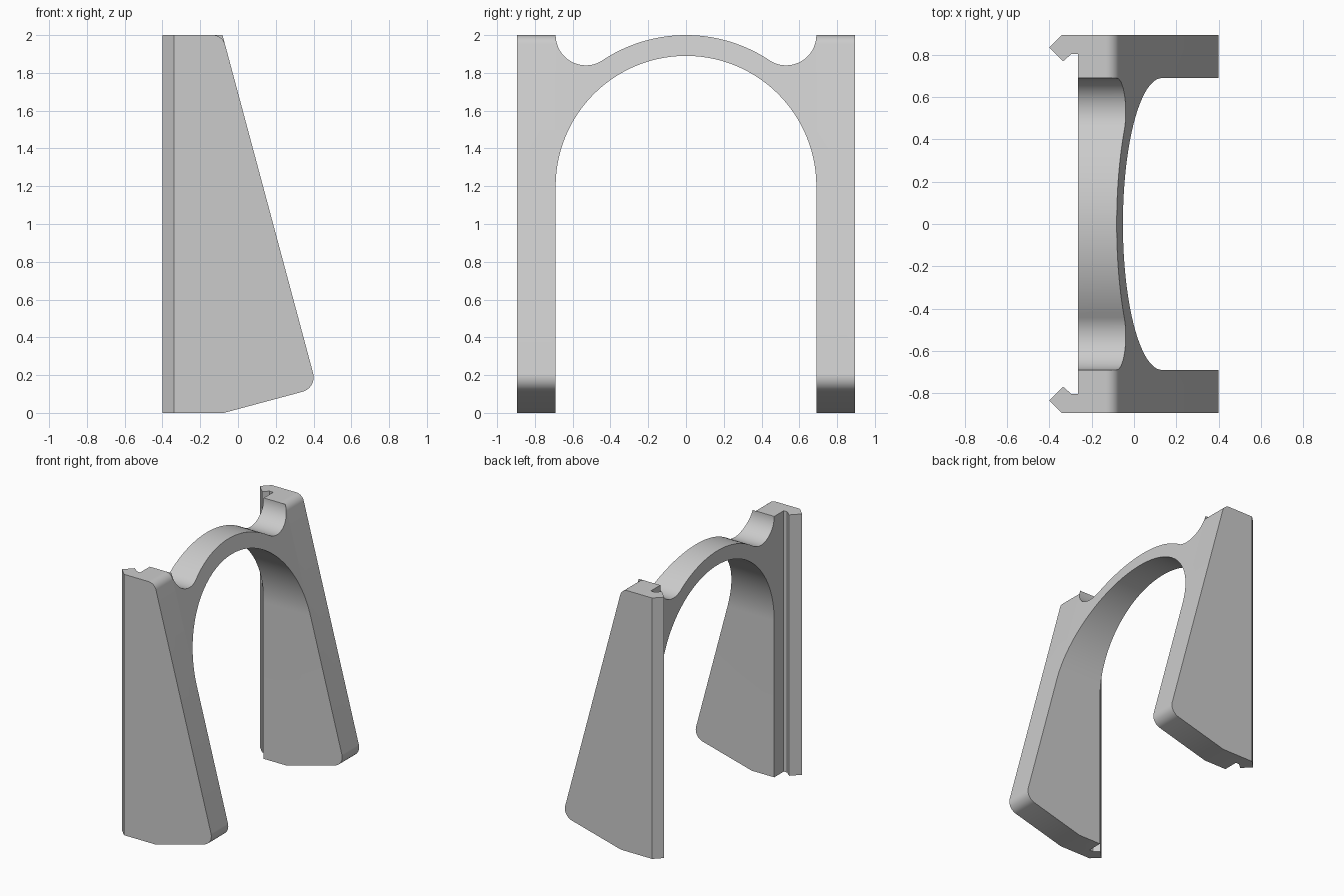
import bpy, bmesh
from math import sin, cos, tan, radians, degrees, sqrt, atan2

if "Cube" in bpy.data.objects:
    bpy.data.objects.remove(bpy.data.objects["Cube"], do_unlink=True)

BACK = -0.265          # rear plane of legs and arch
INNER, OUTER = 0.69, 0.895
SPRING, TOP = 1.2, 2.0
SLOPE = radians(15)    # lean of the front face
FRONT0 = 0.454         # front face x at ground level

grey = bpy.data.materials.new("plain grey")
grey.use_nodes = True
colour = (0.6, 0.6, 0.6, 1)
grey.diffuse_color = colour
grey.node_tree.nodes["Principled BSDF"].inputs["Base Color"].default_value = colour


def front_x(z):
    return FRONT0 - z * tan(SLOPE)


def arc(cx, cy, r, start, end, steps):
    angles = [radians(start + (end - start) * i / steps) for i in range(steps + 1)]
    return [(cx + r * cos(a), cy + r * sin(a)) for a in angles]


def prism(name, ring_a, ring_b):
    """Solid joining two matching outlines."""
    bm = bmesh.new()
    a = [bm.verts.new(p) for p in ring_a]
    b = [bm.verts.new(p) for p in ring_b]
    bm.faces.new(a)
    bm.faces.new(b)
    for i in range(len(a)):
        j = (i + 1) % len(a)
        bm.faces.new((a[i], a[j], b[j], b[i]))
    bmesh.ops.recalc_face_normals(bm, faces=bm.faces)
    mesh = bpy.data.meshes.new(name)
    bm.to_mesh(mesh)
    bm.free()
    mesh.materials.append(grey)
    obj = bpy.data.objects.new(name, mesh)
    bpy.context.collection.objects.link(obj)
    return obj


# Arch: semicircular opening, concentric crown, scooped notch beside each leg
notch_r, crown_r = 0.16, TOP - SPRING
notch_y = INNER - notch_r
turn = degrees(atan2(TOP - SPRING, notch_y))
outline = arc(notch_y, TOP, notch_r, 0, turn - 180, 28)
outline += arc(0, SPRING, crown_r, turn, 180 - turn, 40)[1:-1]
outline += arc(-notch_y, TOP, notch_r, -turn, -180, 28)
outline += arc(0, SPRING, INNER, 180, 0, 80)
arch = prism("arch_frame", [(BACK, y, z) for y, z in outline],
             [(front_x(z), y, z) for y, z in outline])

# Leg side profile: raked front with rounded toe and top corner
toe_r, top_r = 0.08, 0.065
offset = FRONT0 * cos(SLOPE)
toe_z = 0.189
top_z = TOP - top_r


def fillet_x(z, r):
    return (offset - r - z * sin(SLOPE)) / cos(SLOPE)


profile = [(BACK, 0), (-0.075, 0)]
profile += arc(fillet_x(toe_z, toe_r), toe_z, toe_r, -75, 15, 16)
profile += arc(fillet_x(top_z, top_r), top_z, top_r, 15, 90, 12)
profile += [(BACK, TOP)]

# Hooked clip running up the rear of each leg
hook = [(BACK, OUTER), (-0.34, OUTER), (-0.4, 0.835), (-0.335, 0.77),
        (-0.295, 0.805), (BACK, 0.805)]

parts = []
for side, s in (("front", -1), ("back", 1)):
    parts.append(prism(side + "_leg", [(x, s * INNER, z) for x, z in profile],
                       [(x, s * OUTER, z) for x, z in profile]))
    parts.append(prism(side + "_clip", [(x, s * y, 0) for x, y in hook],
                       [(x, s * y, TOP) for x, y in hook]))

# Fuse everything into one clean solid
bpy.context.view_layer.objects.active = arch
for part in parts:
    mod = arch.modifiers.new("join", 'BOOLEAN')
    mod.operation = 'UNION'
    mod.solver = 'EXACT'
    mod.object = part
    bpy.ops.object.modifier_apply(modifier=mod.name)
    bpy.data.objects.remove(part, do_unlink=True)

# Merge coplanar faces left by the joins
bm = bmesh.new()
bm.from_mesh(arch.data)
bmesh.ops.remove_doubles(bm, verts=bm.verts, dist=0.0001)
bmesh.ops.dissolve_limit(bm, angle_limit=radians(0.3), verts=bm.verts, edges=bm.edges)
bm.to_mesh(arch.data)
bm.free()

bpy.ops.object.select_all(action='DESELECT')
arch.select_set(True)
bpy.ops.object.shade_smooth_by_angle(angle=radians(30))
